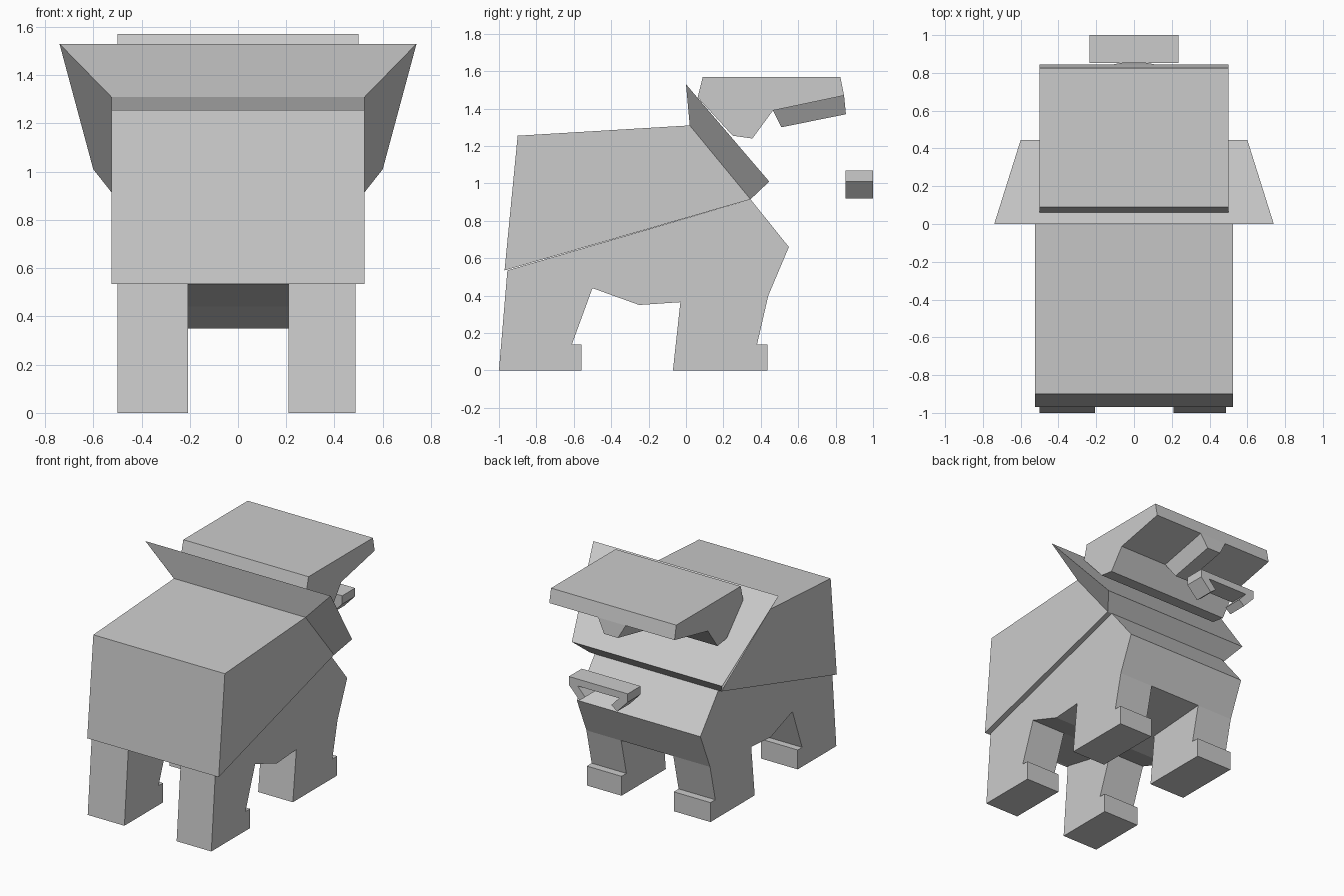
import bpy, bmesh

if "Cube" in bpy.data.objects:
    bpy.data.objects.remove(bpy.data.objects["Cube"])


def solid(name, rings):
    """Closed flat-faced solid joining two rings of equal point count."""
    bm = bmesh.new()
    a, b = [[bm.verts.new(p) for p in ring] for ring in rings]
    bm.faces.new(a)
    bm.faces.new(b[::-1])
    n = len(a)
    for i in range(n):
        j = (i + 1) % n
        bm.faces.new((a[i], b[i], b[j], a[j]))
    bmesh.ops.recalc_face_normals(bm, faces=bm.faces)
    mesh = bpy.data.meshes.new(name)
    bm.to_mesh(mesh)
    bm.free()
    obj = bpy.data.objects.new(name, mesh)
    bpy.context.collection.objects.link(obj)
    return obj


def extrude_x(name, profile, x0, x1):
    """Extrude a (y, z) side profile from x0 to x1."""
    return solid(name, [[(x, y, z) for y, z in profile] for x in (x0, x1)])


def rect(half_a, ya, za, half_b, yb, zb):
    """Four-corner ring symmetric about x = 0."""
    return [(-half_a, ya, za), (half_a, ya, za), (half_b, yb, zb), (-half_b, yb, zb)]


# Wide upper body
extrude_x("upper_body", [(-0.97, 0.535), (-0.90, 1.255), (0.02, 1.31), (0.345, 0.915)],
          -0.525, 0.525)

# Lower body with belly and chest
extrude_x("lower_body", [(-0.955, 0.535), (-0.50, 0.44), (-0.25, 0.35), (-0.03, 0.365),
                         (0.44, 0.40), (0.55, 0.66), (0.345, 0.915)], -0.50, 0.487)

# Legs with stepped hooves
near_leg = [(-0.955, 0.535), (-1.0, 0), (-0.56, 0), (-0.56, 0.14), (-0.61, 0.14), (-0.50, 0.44)]
far_leg = [(-0.03, 0.365), (-0.07, 0), (0.435, 0), (0.435, 0.14), (0.38, 0.14), (0.44, 0.40)]
for side, x0, x1 in (("left", -0.50, -0.207), ("right", 0.21, 0.487)):
    extrude_x("near_leg_" + side, near_leg, x0, x1)
    extrude_x("far_leg_" + side, far_leg, x0, x1)

# Flared collar
solid("collar", [rect(0.525, 0.02, 1.31, 0.525, 0.345, 0.915),
                 rect(0.74, 0.0, 1.53, 0.60, 0.445, 1.01)])

# Head with overhanging brow
extrude_x("head", [(0.09, 1.57), (0.825, 1.57), (0.845, 1.47), (0.465, 1.39),
                   (0.355, 1.24), (0.25, 1.255), (0.062, 1.46)], -0.50, 0.50)

# Tapered ridge below the brow
solid("nose_ridge", [rect(0.11, 0.845, 1.47, 0.11, 0.465, 1.39),
                     rect(0.055, 0.855, 1.37, 0.055, 0.51, 1.30)])

# Hooked bar floating in front of the chest
half = [(0.235, 1.07), (0.235, 1.01), (0.15, 0.92), (0.105, 0.955), (0.165, 1.02)]
outline = half + [(-x, z) for x, z in reversed(half)]
solid("hooked_bar", [[(x, y, z) for x, z in outline] for y in (0.853, 1.0)])
